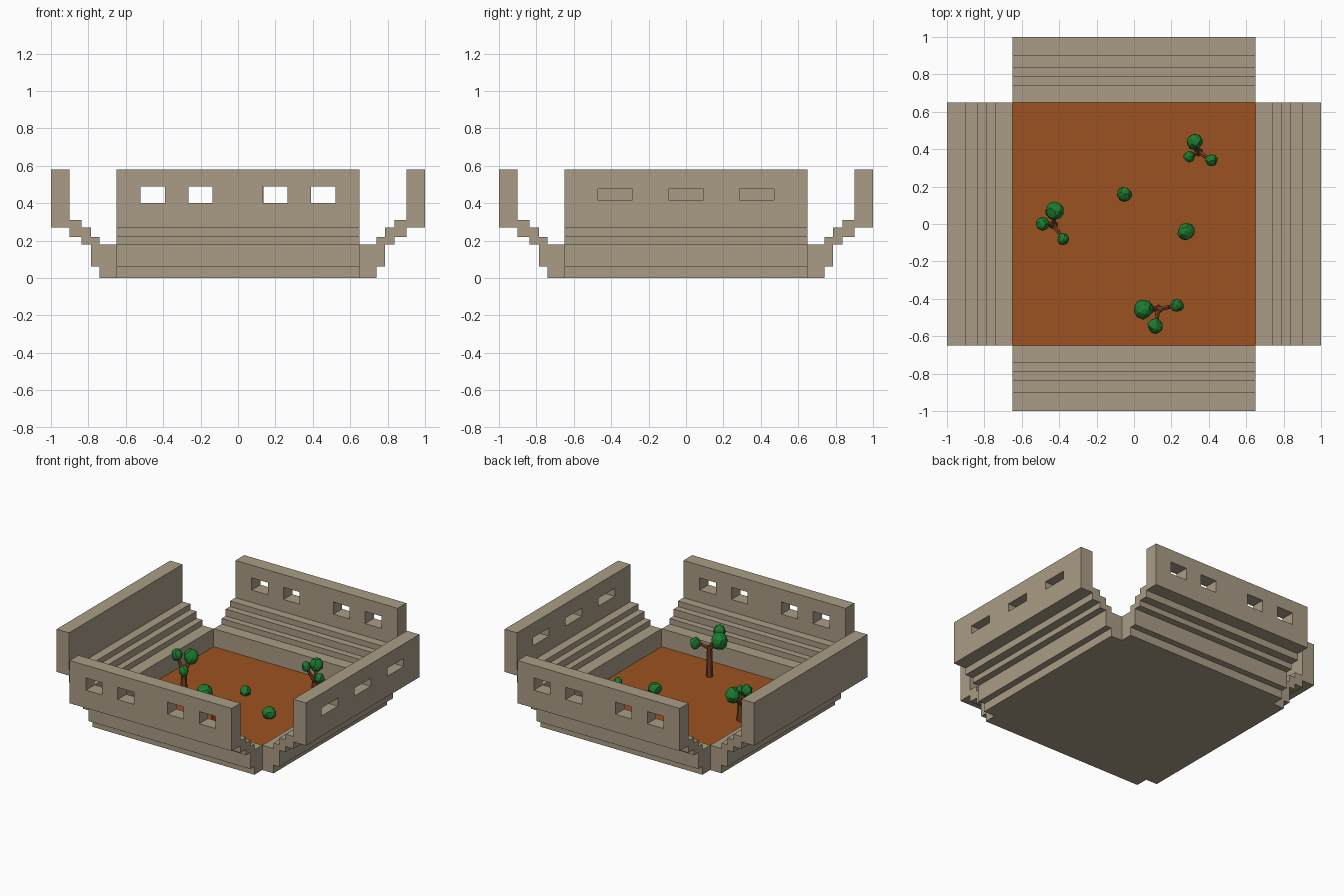
import bpy, bmesh, math, random
from mathutils import Vector, Matrix

if "Cube" in bpy.data.objects:
    bpy.data.objects.remove(bpy.data.objects["Cube"])

random.seed(4)

def material(name, rgb):
    m = bpy.data.materials.new(name)
    m.diffuse_color = (*rgb, 1)
    m.use_nodes = True
    m.node_tree.nodes["Principled BSDF"].inputs["Base Color"].default_value = m.diffuse_color
    return m

STONE = material("tan stone", (0.40, 0.335, 0.24))
SOIL = material("orange soil", (0.33, 0.085, 0.014))
BARK = material("brown bark", (0.20, 0.055, 0.018))
LEAF = material("leaf green", (0.012, 0.20, 0.03))

def finish(name, bm, mat):
    bmesh.ops.recalc_face_normals(bm, faces=bm.faces)
    me = bpy.data.meshes.new(name)
    bm.to_mesh(me)
    bm.free()
    me.materials.append(mat)
    ob = bpy.data.objects.new(name, me)
    bpy.context.collection.objects.link(ob)
    return ob

def add_box(bm, lo, hi):
    lo, hi = Vector(lo), Vector(hi)
    bmesh.ops.create_cube(bm, size=1, matrix=Matrix.Translation((lo + hi) / 2)
                          @ Matrix.Diagonal((*(hi - lo), 1)))

HALF = 0.65      # half width of floor and walls
FLOOR = 0.05     # soil level

# Floor: stone slab with a thin soil layer
bm = bmesh.new()
add_box(bm, (-HALF, -HALF, 0), (HALF, HALF, FLOOR - 0.005))
finish("base_slab", bm, STONE)
bm = bmesh.new()
add_box(bm, (-HALF, -HALF, FLOOR - 0.005), (HALF, HALF, FLOOR))
finish("soil_floor", bm, SOIL)

# Stepped wall: profile as (distance from centre, height)
PROFILE = [(.65, 0), (.74, 0), (.74, .06), (.787, .06), (.787, .18), (.837, .18),
           (.837, .22), (.90, .22), (.90, .27), (1, .27), (1, .58), (.90, .58),
           (.90, .31), (.837, .31), (.837, .27), (.787, .27), (.787, .22),
           (.74, .22), (.74, .18), (.65, .18)]

def wall(name, angle, windows, z0, z1):
    rot = Matrix.Rotation(angle, 4, 'Z')
    bm = bmesh.new()
    f = bm.faces.new([bm.verts.new((d, -HALF, z)) for d, z in PROFILE])
    ext = bmesh.ops.extrude_face_region(bm, geom=[f], use_keep_orig=True)
    vs = [g for g in ext["geom"] if isinstance(g, bmesh.types.BMVert)]
    bmesh.ops.translate(bm, verts=vs, vec=(0, 2 * HALF, 0))
    bm.transform(rot)
    ob = finish(name, bm, STONE)
    # window cutter
    bm = bmesh.new()
    for a, b in windows:
        add_box(bm, (0.86, a, z0), (1.04, b, z1))
    bm.transform(rot)
    cut = finish(name + "_cutter", bm, STONE)
    cut.hide_render = True
    mod = ob.modifiers.new("windows", 'BOOLEAN')
    mod.object = cut
    mod.operation = 'DIFFERENCE'
    mod.solver = 'EXACT'
    bpy.context.view_layer.objects.active = ob
    bpy.ops.object.modifier_apply(modifier=mod.name)
    bpy.data.objects.remove(cut)

four = [(-.52, -.39), (-.265, -.135), (.135, .265), (.39, .52)]
three = [(-.47, -.285), (-.093, .093), (.285, .47)]
wall("right_wall", 0, three, .417, .475)
wall("back_wall", math.pi / 2, four, .40, .488)
wall("left_wall", math.pi, three, .417, .475)
wall("front_wall", -math.pi / 2, four, .40, .488)

def add_limb(bm, a, b, r0, r1):
    a, b = Vector(a), Vector(b)
    d = b - a
    m = Matrix.Translation((a + b) / 2) @ d.to_track_quat('Z', 'Y').to_matrix().to_4x4()
    bmesh.ops.create_cone(bm, cap_ends=True, segments=6, radius1=r0, radius2=r1,
                          depth=d.length, matrix=m)

def add_clump(bm, pos, r, tall):
    # faceted leaf ball with slightly uneven points
    vs = bmesh.ops.create_icosphere(bm, subdivisions=2, radius=r)["verts"]
    for v in vs:
        v.co *= random.uniform(0.88, 1.05)
        v.co.z *= tall
        v.co += Vector(pos)

def tree(name, base, fork, clumps):
    x, y = base
    top = Vector((x, y, fork))
    bm = bmesh.new()
    add_limb(bm, (x, y, FLOOR - 0.01), (x, y, fork), 0.024, 0.017)
    for px, py, pz, r in clumps:
        p = Vector((px, py, pz))
        # each branch leaves the trunk and bends up into its clump
        mid = top.lerp(p, 0.55)
        mid.z = top.z + (p.z - top.z) * 0.35
        add_limb(bm, top - Vector((0, 0, 0.02)), mid, 0.015, 0.012)
        add_limb(bm, mid, p, 0.012, 0.009)
    finish(name + "_trunk", bm, BARK)
    bm = bmesh.new()
    for px, py, pz, r in clumps:
        add_clump(bm, (px, py, pz), r, 1.15)
    finish(name + "_leaves", bm, LEAF)

# Trees
tree("front_tree", (.13, -.455), .27,
     [(.05, -.455, .325, .055), (.23, -.435, .27, .038), (.115, -.545, .345, .044)])
tree("left_tree", (-.43, -.005), .19,
     [(-.425, .07, .26, .05), (-.49, 0, .285, .038), (-.378, -.08, .225, .034)])
tree("back_tree", (.345, .385), .19,
     [(.325, .44, .26, .045), (.295, .36, .27, .032), (.415, .34, .225, .033)])

# Low bushes
for i, (x, y, r) in enumerate([(-.052, .16, .039), (.278, -.04, .047)]):
    bm = bmesh.new()
    add_clump(bm, (x, y, FLOOR + r * 0.65), r, 0.95)
    finish("bush_%d" % (i + 1), bm, LEAF)
